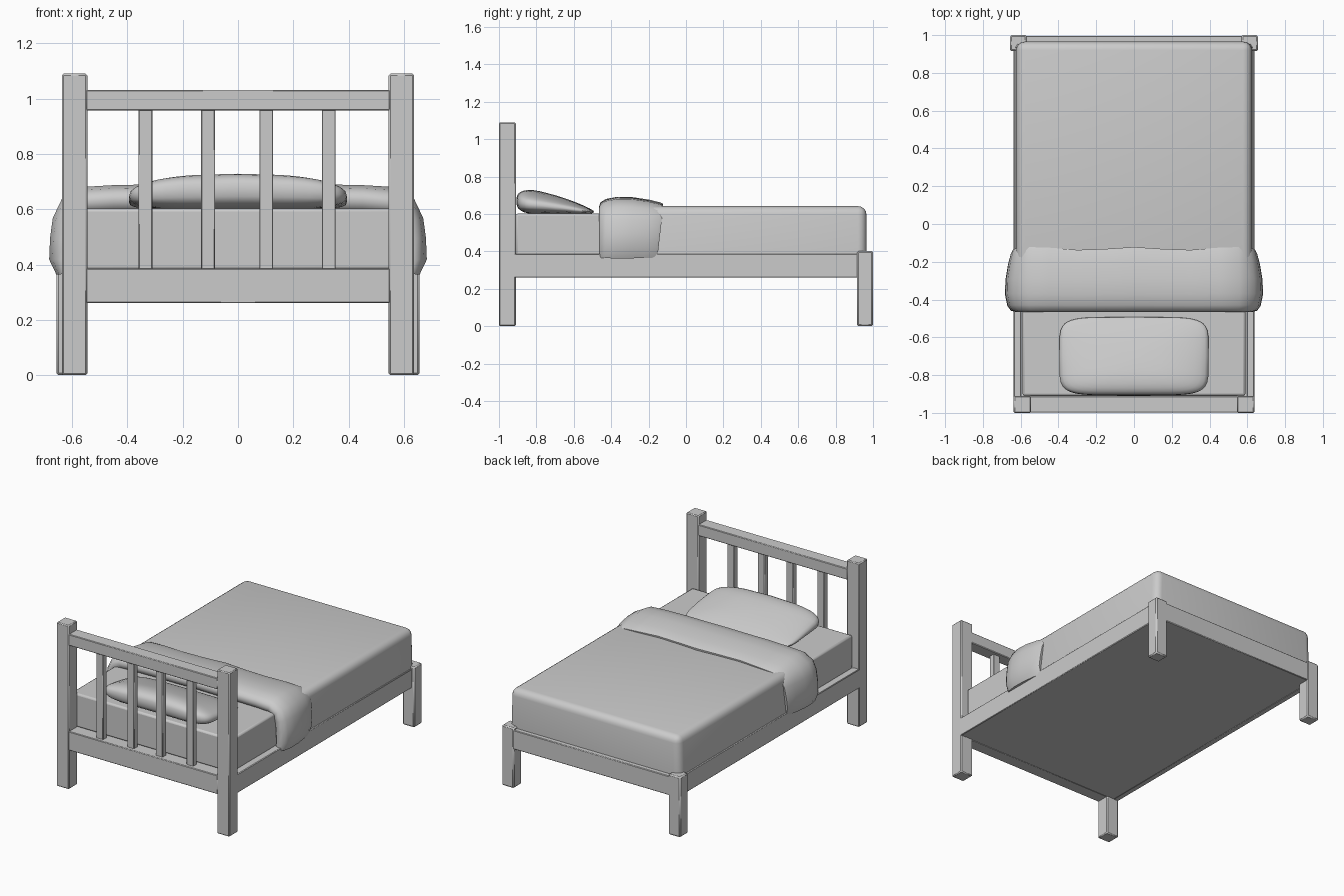
import bpy, bmesh, math
from mathutils import Vector

if "Cube" in bpy.data.objects:
    bpy.data.objects.remove(bpy.data.objects["Cube"])


def finish(name, bm, angle=40, bevel=0.0, segs=1):
    bmesh.ops.recalc_face_normals(bm, faces=bm.faces)
    me = bpy.data.meshes.new(name)
    bm.to_mesh(me)
    bm.free()
    ob = bpy.data.objects.new(name, me)
    bpy.context.collection.objects.link(ob)
    if bevel:
        mod = ob.modifiers.new("bevel", 'BEVEL')
        mod.width, mod.segments = bevel, segs
    bpy.ops.object.select_all(action='DESELECT')
    ob.select_set(True)
    bpy.context.view_layer.objects.active = ob
    bpy.ops.object.shade_smooth_by_angle(angle=math.radians(angle))
    return ob


def box(name, x, y, z, bevel=0.004, segs=1):
    bm = bmesh.new()
    bmesh.ops.create_cube(bm, size=1)
    for v in bm.verts:
        v.co = [lo + (c + 0.5) * (hi - lo) for c, (lo, hi) in zip(v.co, (x, y, z))]
    return finish(name, bm, 30, bevel, segs)


# Posts and side rails, mirrored left and right
for side, s in (("left", -1), ("right", 1)):
    def span(a, b):
        return tuple(sorted((s * a, s * b)))
    box(side + "_head_post", span(0.545, 0.637), (-1, -0.91), (0, 1.09), 0.006)
    box(side + "_foot_post", span(0.568, 0.657), (0.915, 1), (0, 0.402), 0.008)
    box(side + "_side_rail", span(0.598, 0.637), (-0.93, 0.93), (0.26, 0.387))

# Headboard rails and slats
box("head_top_rail", (-0.55, 0.55), (-0.998, -0.912), (0.957, 1.032))
box("head_bottom_rail", (-0.55, 0.55), (-0.998, -0.912), (0.26, 0.386))
for i, x in enumerate((-0.335, -0.108, 0.102, 0.328)):
    box(f"headboard_slat_{i + 1}", (x - 0.025, x + 0.025), (-0.975, -0.935), (0.38, 0.962), 0.003)

# Foot rail and bed base
box("foot_rail", (-0.58, 0.58), (0.92, 0.996), (0.26, 0.387))
box("bed_base", (-0.605, 0.605), (-0.93, 0.93), (0.262, 0.384), 0)

# Mattress and the blanket over it
box("mattress", (-0.59, 0.59), (-0.91, -0.2), (0.38, 0.603), 0.012, 2)
bm = bmesh.new()
bmesh.ops.create_cube(bm, size=1)
for v in bm.verts:
    w = 0.622 if v.co.z > 0 else 0.63
    v.co = (w * (1 if v.co.x > 0 else -1),
            0.965 if v.co.y > 0 else -0.42,
            0.642 if v.co.z > 0 else 0.384)
soft = [e for e in bm.edges if max(v.co.z for v in e.verts) > 0.6]
bmesh.ops.bevel(bm, geom=soft, offset=0.045, segments=4, profile=0.5, affect='EDGES')
finish("blanket", bm, 40)

# Folded blanket band: a puffy section swept over the bed
half = [(0.597, 0.37), (0.603, 0.42), (0.6, 0.49), (0.592, 0.55), (0.578, 0.583),
        (0.545, 0.602), (0.45, 0.607), (0.3, 0.61), (0.15, 0.61)]
path = half + [(0, 0.612)] + [(-x, z) for x, z in reversed(half)]
section = [(-0.43, -0.02), (-0.455, 0.0), (-0.466, 0.025), (-0.458, 0.05), (-0.43, 0.068),
           (-0.37, 0.08), (-0.29, 0.078), (-0.2, 0.064), (-0.145, 0.05), (-0.13, 0.042),
           (-0.132, 0.015), (-0.15, -0.01)]
bm = bmesh.new()
rings = []
for i, (x, z) in enumerate(path):
    a = Vector(path[max(i - 1, 0)])
    b = Vector(path[min(i + 1, len(path) - 1)])
    t = (b - a).normalized()
    n = Vector((t.y, -t.x))
    if n.dot(Vector((x, z - 0.45))) < 0:
        n = -n
    drop = max(0, 0.6 - z) * 0.12
    wave = 0.008 * math.cos(abs(x) * 12)
    end = 0.75 if i in (0, len(path) - 1) else 1
    ring = []
    for y, h in section:
        k = (y + 0.466) / 0.336
        h *= end
        ring.append(bm.verts.new((x + n.x * h, y + k * (wave - drop), z + n.y * h)))
    rings.append(ring)
m = len(section)
for r, q in zip(rings, rings[1:]):
    for j in range(m):
        bm.faces.new((r[j], r[(j + 1) % m], q[(j + 1) % m], q[j]))
bm.faces.new(rings[0])
bm.faces.new(rings[-1])
finish("folded_band", bm, 50)

# Pillow: squared-off ellipsoid, thick at the headboard and thin in front
bm = bmesh.new()
bmesh.ops.create_uvsphere(bm, u_segments=40, v_segments=16, radius=1)


def power(c, e):
    return math.copysign(abs(c) ** e, c)


for v in bm.verts:
    r = min(1, math.hypot(v.co.x, v.co.y))
    ang = math.atan2(v.co.y, v.co.x)
    rr = r ** 0.6
    x = 0.395 * rr * power(math.cos(ang), 0.35)
    y = -0.7 + 0.207 * rr * power(math.sin(ang), 0.35)
    t = (y + 0.907) / 0.414
    thick = 0.15 * (1 - 0.78 * max(t, 0) ** 1.4) * (1 - 0.5 * (x / 0.6) ** 2)
    v.co = (x, y, 0.595 + thick * (power(v.co.z, 0.7) + 1) / 2)
finish("pillow", bm, 60)
